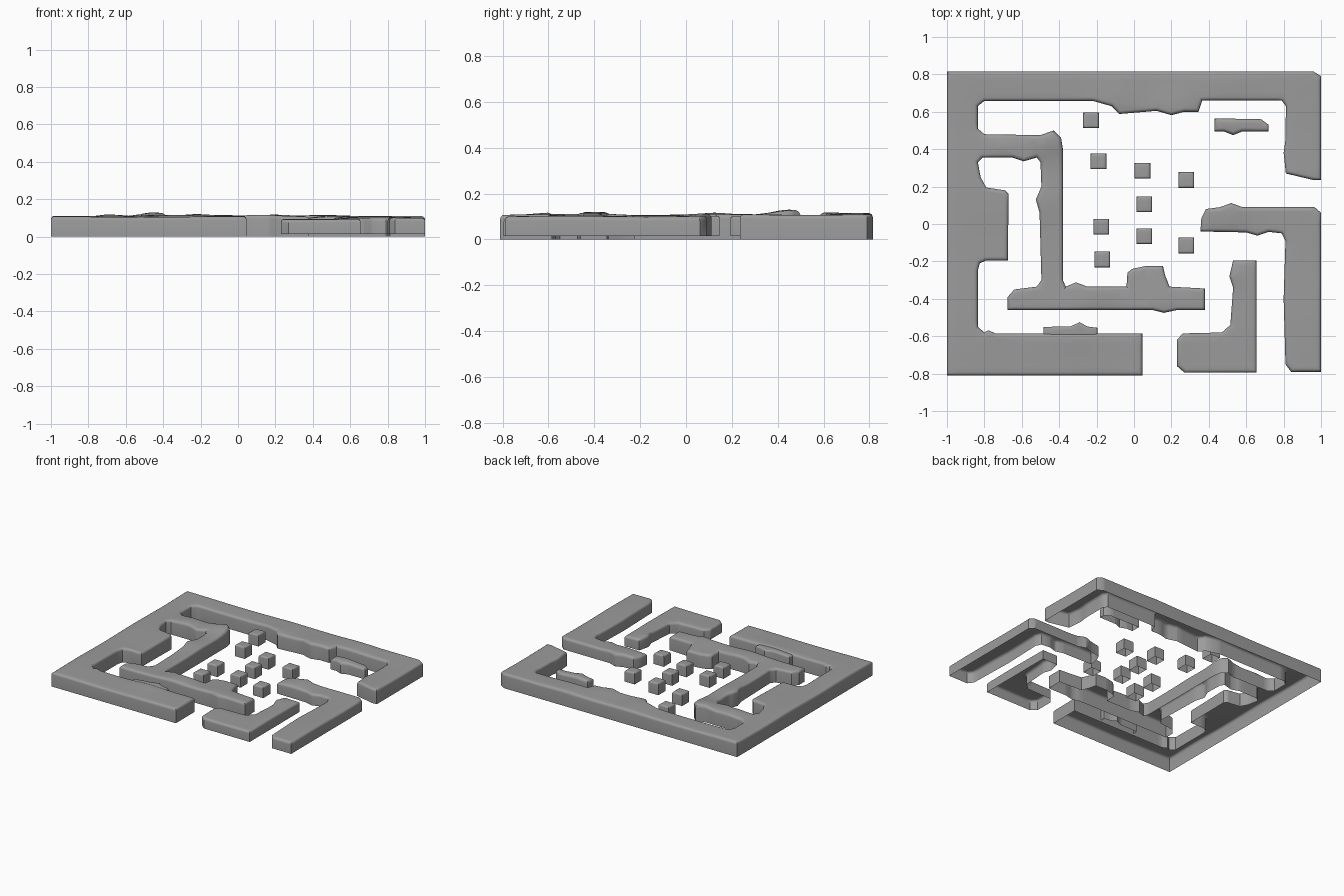
import bpy, bmesh, math
from mathutils import Vector
from mathutils.geometry import delaunay_2d_cdt

if "Cube" in bpy.data.objects:
    bpy.data.objects.remove(bpy.data.objects["Cube"])

grey = bpy.data.materials.new("dark_grey")
grey.diffuse_color = (0.33, 0.33, 0.33, 1)
grey.use_nodes = True
grey.node_tree.nodes["Principled BSDF"].inputs["Base Color"].default_value = grey.diffuse_color

# soft lumps on the tops: x, y, height, radius
LUMPS = [(-0.45, 0.45, .027, .10), (-0.68, 0.42, .014, .08), (-0.22, -0.38, .012, .10),
         (0.14, -0.42, .008, .12), (-0.33, -0.57, .010, .12), (0.2, 0.62, .012, .12),
         (-0.1, 0.66, .008, .12), (0.5, 0.05, .014, .10), (0.45, 0.73, .010, .15),
         (-0.5, 0.12, .010, .1), (0.52, -0.28, .010, .08), (0.53, 0.53, .012, .08)]


def lump(x, y):
    z = 0.002 * math.sin(7 * x + 2) + 0.002 * math.sin(9 * y)
    return z + sum(h * math.exp(-((x - a) ** 2 + (y - b) ** 2) / r ** 2)
                   for a, b, h, r in LUMPS)


def inward(pts):
    """Mitred inward direction at each point of a counter-clockwise outline."""
    result = []
    for i, p in enumerate(pts):
        a = (Vector(p) - Vector(pts[i - 1])).normalized()
        b = (Vector(pts[(i + 1) % len(pts)]) - Vector(p)).normalized()
        na, nb = Vector((-a.y, a.x)), Vector((-b.y, b.x))
        result.append((na + nb) / max(1 + na.dot(nb), 0.5))
    return result


def wall(name, pts, z0, z1, round_r=0.018):
    """Open-bottomed wall from a counter-clockwise outline, rounded and lumpy on top."""
    bm = bmesh.new()
    dirs = inward(pts)
    levels = [(0, z0)] + [(round_r * (1 - math.cos(a)), z1 - round_r + round_r * math.sin(a))
                          for a in (math.pi / 2 * k / 4 for k in range(5))]
    rings = [[bm.verts.new((p[0] + d.x * s, p[1] + d.y * s, z)) for p, d in zip(pts, dirs)]
             for s, z in levels]
    n = len(pts)
    for lo, hi in zip(rings, rings[1:]):
        for i in range(n):
            j = (i + 1) % n
            bm.faces.new((lo[i], lo[j], hi[j], hi[i]))
    # flat cap inside the last ring
    flat = [v.co.to_2d() for v in rings[-1]]
    cap = delaunay_2d_cdt(flat, [], [list(range(n))], 1, 1e-5)
    cap_verts = [bm.verts.new((c.x, c.y, z1)) for c in cap[0]]
    for f in cap[2]:
        bm.faces.new([cap_verts[k] for k in f])
    bmesh.ops.remove_doubles(bm, verts=rings[-1] + cap_verts, dist=1e-4)
    bm.normal_update()
    # grid cuts so the top can undulate
    for axis in (0, 1):
        for k in range(-17, 18):
            co, no = [0, 0, 0], [0, 0, 0]
            co[axis], no[axis] = k * 0.0587 + 0.0031, 1
            bmesh.ops.bisect_plane(bm, geom=bm.verts[:] + bm.edges[:] + bm.faces[:],
                                   plane_co=co, plane_no=no, dist=1e-5)
    for v in bm.verts:
        t = (v.co.z - z0) / (z1 - z0)
        v.co.z += lump(v.co.x, v.co.y) * t * t
    me = bpy.data.meshes.new(name)
    bm.to_mesh(me)
    bm.free()
    me.materials.append(grey)
    ob = bpy.data.objects.new(name, me)
    bpy.context.collection.objects.link(ob)
    bpy.ops.object.select_all(action='DESELECT')
    ob.select_set(True)
    bpy.context.view_layer.objects.active = ob
    bpy.ops.object.shade_smooth_by_angle(angle=math.radians(40))
    return ob


# outer wall joined with the inner corridor
wall("main_wall", [
    (-1, -.81), (.045, -.81), (.045, -.585), (-.74, -.585), (-.78, -.568), (-.80, -.58),
    (-.835, -.55), (-.835, -.25), (-.825, -.21), (-.79, -.195), (-.675, -.195),
    (-.67, .16), (-.69, .18), (-.79, .195), (-.82, .25), (-.835, .33), (-.81, .355),
    (-.65, .355), (-.59, .335), (-.52, .355), (-.50, .33), (-.495, .20), (-.525, .13),
    (-.505, .06), (-.495, -.30), (-.52, -.335), (-.64, -.35), (-.675, -.39), (-.675, -.46),
    (.10, -.46), (.16, -.475), (.23, -.46), (.38, -.46), (.38, -.345), (.19, -.335),
    (.165, -.27), (.155, -.225), (.06, -.225), (-.01, -.24), (-.035, -.26), (-.04, -.335),
    (-.25, -.335), (-.31, -.312), (-.365, -.335), (-.38, -.30), (-.38, .40), (-.39, .46),
    (-.43, .50), (-.50, .475), (-.80, .48), (-.835, .51), (-.835, .63), (-.80, .658),
    (-.22, .658), (-.12, .63), (-.08, .588), (.12, .605), (.20, .582), (.27, .60), (.345, .60),
    (.365, .66), (.79, .66), (.812, .63), (.81, .45), (.80, .38), (.812, .27),
    (.96, .235), (1, .235), (1, .79), (.96, .815), (-1, .815)], 0, .107)

# free standing walls on the right
wall("right_wall", [
    (.355, -.04), (.60, -.045), (.66, -.062), (.72, -.042), (.79, -.05), (.81, -.09),
    (.80, -.40), (.81, -.75), (.84, -.79), (1, -.79), (1, .06), (.965, .09), (.58, .09),
    (.52, .112), (.46, .09), (.385, .08), (.36, .03)], .015, .1)
wall("front_wall", [
    (.23, -.76), (.27, -.795), (.655, -.795), (.655, -.195), (.53, -.195), (.51, -.28),
    (.53, -.34), (.515, -.54), (.47, -.58), (.26, -.585), (.23, -.62)], .015, .095)
wall("back_island", [
    (.43, .495), (.48, .495), (.53, .475), (.58, .495), (.72, .495), (.72, .53),
    (.68, .56), (.43, .565)], .015, .095)
wall("front_ledge", [
    (-.485, -.605), (-.195, -.605), (-.195, -.555), (-.25, -.548), (-.29, -.525),
    (-.34, -.548), (-.485, -.55)], .015, .100, .012)

# loose blocks in the courtyard
for i, (x, y) in enumerate([(-.23, .555), (-.19, .335), (.045, .285), (.28, .235),
                            (.055, .105), (-.175, -.015), (.055, -.065),
                            (.28, -.115), (-.17, -.19)]):
    r = .042
    wall(f"block_{i + 1}", [(x - r, y - r), (x + r, y - r), (x + r, y + r), (x - r, y + r)],
         .015, .1, .012)
